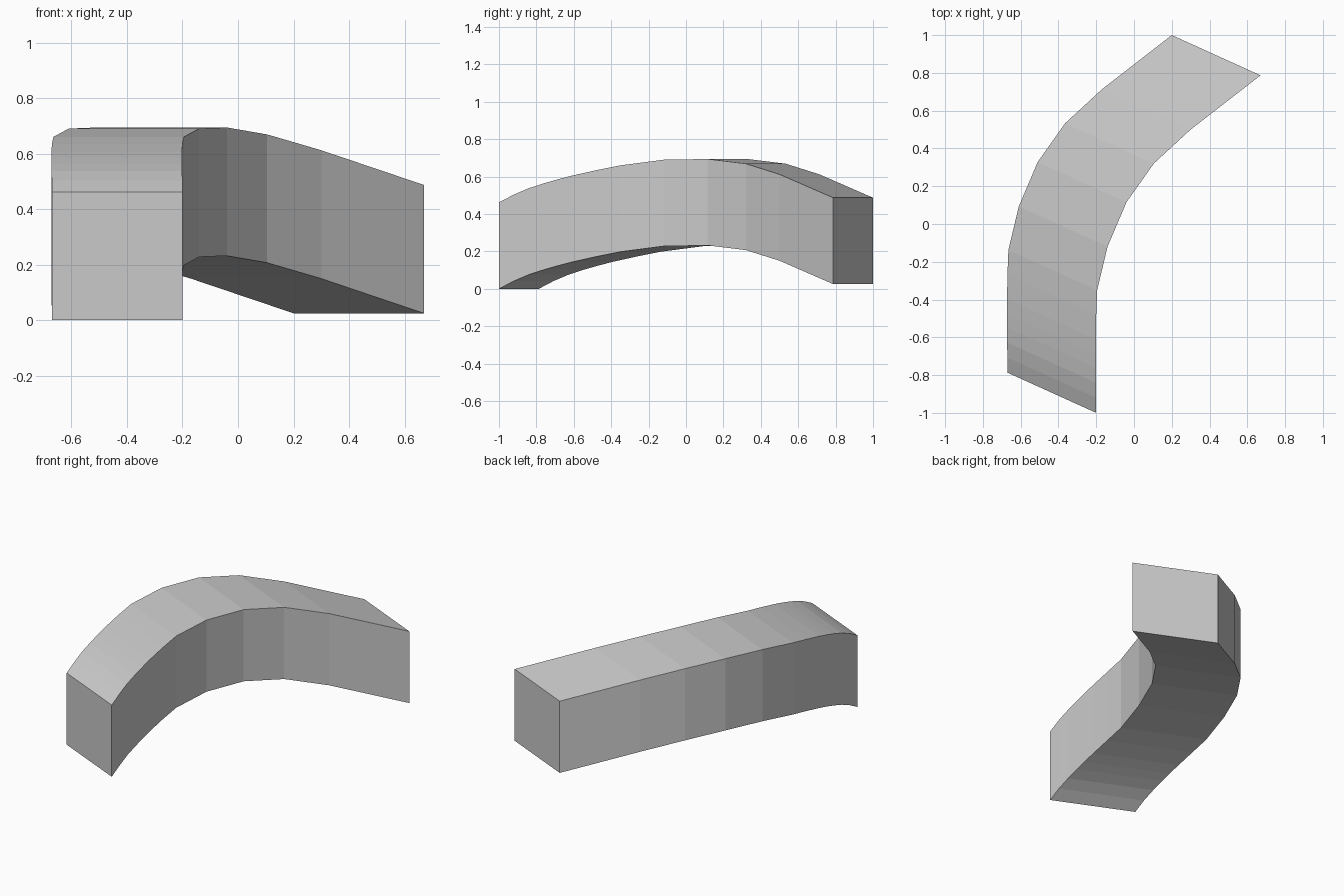
import bpy
import bmesh
from mathutils import Vector

if "Cube" in bpy.data.objects:
    bpy.data.objects.remove(bpy.data.objects["Cube"], do_unlink=True)

# Light grey material
grey = bpy.data.materials.new("light_grey")
grey.use_nodes = True
colour = (0.6, 0.6, 0.6, 1)
grey.diffuse_color = colour
grey.node_tree.nodes["Principled BSDF"].inputs["Base Color"].default_value = colour

# Lower inner edge of the bar, from the front end to the back end
path = [
    (-0.20, -1.00, 0.0), (-0.20, -0.92, 0.042), (-0.202, -0.84, 0.076),
    (-0.202, -0.76, 0.102), (-0.202, -0.69, 0.122), (-0.202, -0.61, 0.143),
    (-0.20, -0.48, 0.172), (-0.195, -0.35, 0.198), (-0.14, -0.12, 0.228),
    (-0.04, 0.115, 0.232), (0.105, 0.32, 0.207), (0.30, 0.50, 0.15),
    (0.67, 0.787, 0.025),
]

# The section is the same upright rectangle all along the bar
across = Vector((-0.47, 0.213, 0))
up = Vector((0, 0, 0.462))
section = [Vector(), across, across + up, up]

# Curved bar: sweep the section along the path without turning it
bm = bmesh.new()
rings = [[bm.verts.new(Vector(p) + s) for s in section] for p in path]
for a, b in zip(rings, rings[1:]):
    for i in range(4):
        j = (i + 1) % 4
        bm.faces.new((a[i], a[j], b[j], b[i]))
bm.faces.new(rings[0])
bm.faces.new(rings[-1])
bmesh.ops.recalc_face_normals(bm, faces=bm.faces)

mesh = bpy.data.meshes.new("curved_bar")
bm.to_mesh(mesh)
bm.free()
mesh.materials.append(grey)
bpy.context.collection.objects.link(bpy.data.objects.new("curved_bar", mesh))
